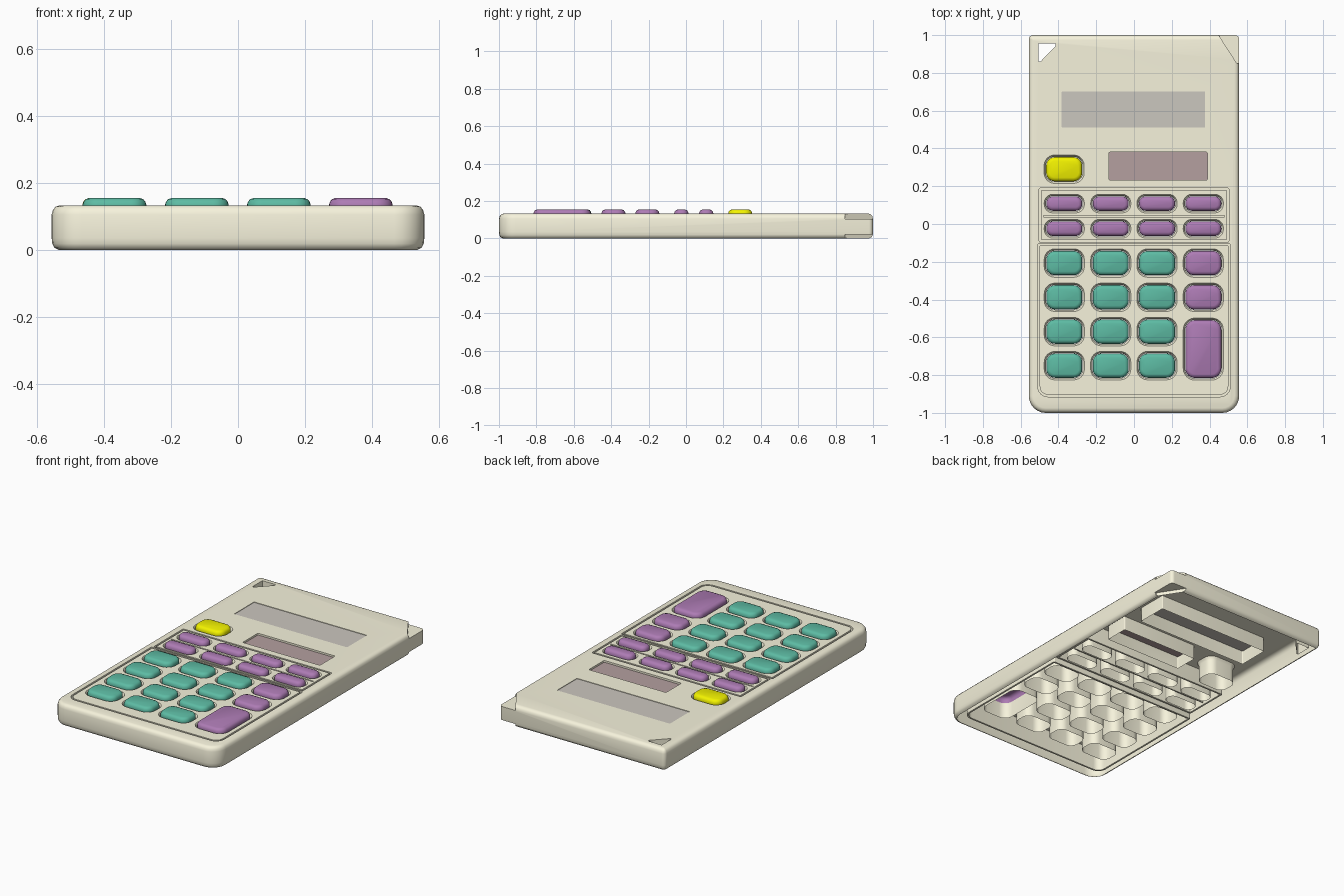
import bpy, bmesh, math

if "Cube" in bpy.data.objects:
    bpy.data.objects.remove(bpy.data.objects["Cube"])


def material(name, rgb):
    m = bpy.data.materials.new(name)
    m.diffuse_color = (*rgb, 1)
    m.use_nodes = True
    m.node_tree.nodes["Principled BSDF"].inputs["Base Color"].default_value = m.diffuse_color
    return m


CREAM = material("cream", (0.93, 0.90, 0.72))
TEAL = material("teal", (0.11, 0.50, 0.37))
PURPLE = material("purple", (0.42, 0.20, 0.46))
YELLOW = material("yellow", (0.90, 0.90, 0.0))
GLASS = material("screen_grey", (0.60, 0.57, 0.52))
SOLAR = material("solar_mauve", (0.46, 0.35, 0.35))
TUBE = 0.02    # height of the open lower ends of the key wells
WINDOW = 0.045  # height of the open lower ends of the window wells


def rounded(x0, x1, y0, y1, radii, inset=0, steps=6):
    """Rounded rectangle; radii run front-right, back-right, back-left, front-left."""
    x0, x1, y0, y1 = x0 + inset, x1 - inset, y0 + inset, y1 - inset
    pts = []
    corners = ((x1, y0, -1, 1), (x1, y1, -1, -1), (x0, y1, 1, -1), (x0, y0, 1, 1))
    for i, ((cx, cy, sx, sy), r) in enumerate(zip(corners, radii)):
        r = max(r - inset, 0.003)
        for k in range(steps + 1):
            a = math.radians(-90 + 90 * i + 90 * k / steps)
            pts.append((cx + sx * r + r * math.cos(a), cy + sy * r + r * math.sin(a)))
    return pts


def loft(bm, rings, closed=False, floor=True):
    """Skin a stack of (loop, z) rings; cap the ends, or join last to first."""
    vs = [[bm.verts.new((x, y, z)) for x, y in loop] for loop, z in rings]
    n, faces = len(vs[0]), []
    pairs = list(zip(vs, vs[1:])) + ([(vs[-1], vs[0])] if closed else [])
    for a, b in pairs:
        for i in range(n):
            j = (i + 1) % n
            faces.append(bm.faces.new((a[i], a[j], b[j], b[i])))
    if not closed:
        faces.append(bm.faces.new(vs[-1]))
        if floor:
            faces.append(bm.faces.new(vs[0][::-1]))
    if closed or floor:
        bmesh.ops.recalc_face_normals(bm, faces=faces)


def finish(bm, name, mat=None, angle=35):
    me = bpy.data.meshes.new(name)
    bm.to_mesh(me)
    bm.free()
    ob = bpy.data.objects.new(name, me)
    bpy.context.collection.objects.link(ob)
    if mat:
        me.materials.append(mat)
        bpy.ops.object.select_all(action='DESELECT')
        ob.select_set(True)
        bpy.context.view_layer.objects.active = ob
        bpy.ops.object.shade_smooth_by_angle(angle=math.radians(angle))
    return ob


# Key layout: name, x, y, half width, half depth, radius, material
COLS = (-0.369, -0.123, 0.122, 0.367)
keys = [("power_key", -0.37, 0.29, 0.095, 0.064, 0.045, YELLOW)]
for r, y in enumerate((0.108, -0.025)):
    for c, x in enumerate(COLS):
        keys.append((f"function_key_{r}_{c}", x, y, 0.095, 0.038, 0.034, PURPLE))
for r, y in enumerate((-0.207, -0.388, -0.57, -0.75)):
    for c, x in enumerate(COLS):
        if c < 3 or r < 2:
            keys.append((f"number_key_{r}_{c}", x, y, 0.095, 0.064, 0.045,
                         TEAL if c < 3 else PURPLE))
keys.append(("tall_key", 0.367, -0.662, 0.095, 0.153, 0.05, PURPLE))

# Cutters: key wells, snug tubes with a soft rim
cut = bmesh.new()
for name, x, y, hw, hd, r, mat in keys:
    box = (x - hw, x + hw, y - hd, y + hd, (r,) * 4)
    loft(cut, [(rounded(*box, i), z) for i, z in
               ((-0.002, TUBE), (-0.002, 0.112), (-0.005, 0.123),
                (-0.012, 0.134), (-0.012, 0.16))])
    # Key cap, hollow underneath
    bm = bmesh.new()
    loft(bm, [(rounded(*box, i), z) for i, z in
              ((0, 0.118), (0, 0.135), (0.003, 0.144), (0.009, 0.151), (0.02, 0.155))],
         floor=False)
    finish(bm, name, mat, 50)

# Cutters: deep grooves framing the two key panels
for box, z in (((-0.502, 0.502, -0.096, 0.19, (0.008,) * 4), 0.03),
               ((-0.51, 0.51, -0.915, -0.104, (0.055, 0.008, 0.008, 0.055)), 0.003)):
    loft(cut, [(rounded(*box), 0.16), (rounded(*box), z),
               (rounded(*box, 0.011), z), (rounded(*box, 0.011), 0.16)], closed=True)
# Cutters: groove between the function rows
loft(cut, [(rounded(-0.48, 0.48, 0.036, 0.044, (0.003,) * 4), z) for z in (0.035, 0.16)])

# Cutters: display and solar cell windows
SCREEN_BOX = (-0.383, 0.377, 0.51, 0.702, (0.006,) * 4)
SOLAR_BOX = (-0.132, 0.388, 0.233, 0.38, (0.006,) * 4)
for box in (SCREEN_BOX, SOLAR_BOX):
    loft(cut, [(rounded(*box), z) for z in (WINDOW, 0.16)])

# Cutters: strap hole on the left, strap post on the right
hole = [(-0.505, 0.86), (-0.495, 0.86), (-0.415, 0.943), (-0.415, 0.955), (-0.505, 0.955)]
loft(cut, [(hole, -0.1), (hole, 0.2)])
step = [(0.435, 1.02), (0.545, 0.85), (0.6, 0.85), (0.6, 1.02)]
loft(cut, [(step, 0.105), (step, 0.2)])
loft(cut, [(step, -0.1), (step, 0.022)])
cutter = finish(cut, "cutter")
cutter.hide_render = True

# Body: solid block, cut, then opened underneath to leave a thin shell
bm = bmesh.new()
outline = (-0.557, 0.557, -1, 1, (0.09, 0.022, 0.022, 0.09))
loft(bm, [(rounded(*outline, i), z) for i, z in
          ((0.02, 0), (0.008, 0.006), (0.002, 0.018), (0, 0.035), (0, 0.105),
           (0.004, 0.119), (0.012, 0.129), (0.026, 0.133))])
solid = finish(bm, "body_blank")
mod = solid.modifiers.new("cut", 'BOOLEAN')
mod.operation, mod.solver, mod.object = 'DIFFERENCE', 'EXACT', cutter
result = solid.evaluated_get(bpy.context.evaluated_depsgraph_get())
bm = bmesh.new()
bm.from_mesh(result.to_mesh())
openings = [f for f in bm.faces
            if any(all(abs(v.co.z - z) < 0.0008 for v in f.verts)
                   for z in (0, TUBE, WINDOW))]
bmesh.ops.delete(bm, geom=openings, context='FACES')
bpy.data.objects.remove(solid)
bpy.data.objects.remove(cutter)
finish(bm, "body_shell", CREAM, 40)

# Display glass and solar cell, thin sheets near the top of their windows
for name, box, z, mat in (("display_screen", SCREEN_BOX, 0.130, GLASS),
                          ("solar_cell", SOLAR_BOX, 0.122, SOLAR)):
    bm = bmesh.new()
    bm.faces.new([bm.verts.new((x, y, z)) for x, y in rounded(*box)])
    finish(bm, name, mat)
